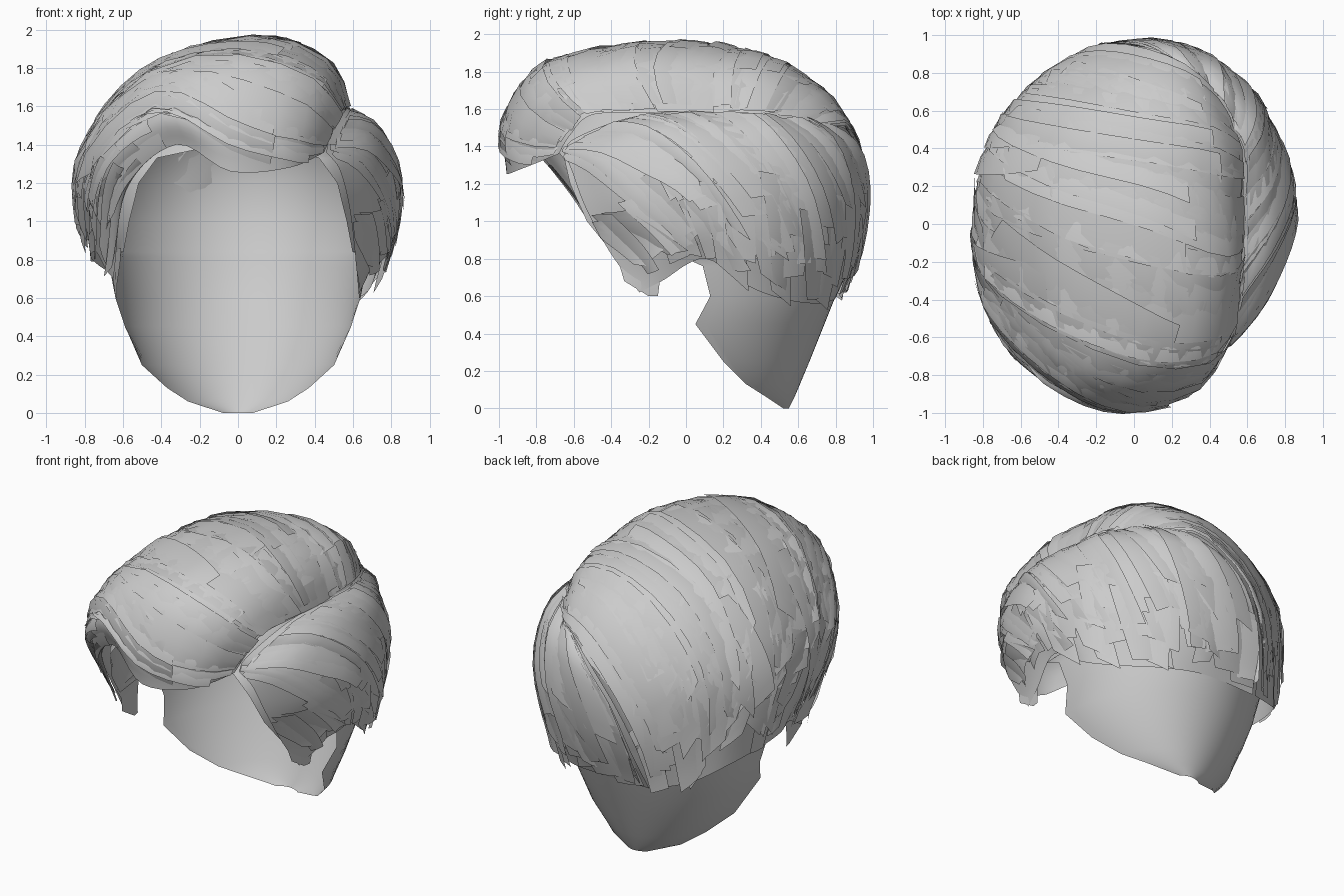
import bpy, math, random
from mathutils import Vector

random.seed(4)
CENTRE = Vector((0, 0.05, 1.05))


def make_object(name, verts, faces):
    mesh = bpy.data.meshes.new(name)
    mesh.from_pydata([tuple(v) for v in verts], [], faces)
    for p in mesh.polygons:
        p.use_smooth = True
    obj = bpy.data.objects.new(name, mesh)
    bpy.context.collection.objects.link(obj)
    return obj


def grid_faces(rows, cols, start=0):
    return [(start + i * cols + j, start + i * cols + j + 1,
             start + (i + 1) * cols + j + 1, start + (i + 1) * cols + j)
            for i in range(rows - 1) for j in range(cols - 1)]


def spline(pts, t):
    """Smooth curve through pts, t in 0..1 (straight continuation outside)."""
    n = len(pts) - 1
    x = t * n
    i = max(0, min(n - 1, int(math.floor(x))))
    f = x - i
    b, c = pts[i], pts[i + 1]
    a = pts[i - 1] if i > 0 else b * 2 - c
    d = pts[i + 2] if i + 2 <= n else c * 2 - b
    if f < 0 or f > 1:
        return b + (c - b) * f
    return 0.5 * (b * 2 + (c - a) * f + (a * 2 - b * 5 + c * 4 - d) * f * f
                  + (b * 3 - a - c * 3 + d) * f ** 3)


def sheet(guides):
    g = [[Vector(p) for p in row] for row in guides]
    return lambda u, v: spline([spline(row, v) for row in g], u)


def normal(S, u, v):
    e = 0.01
    n = (S(u + e, v) - S(u - e, v)).cross(S(u, v + e) - S(u, v - e)).normalized()
    return n if n.dot(S(u, v) - CENTRE) > 0 else -n


def base_sheet(name, S, nu=46, nv=26):
    verts = [S(i / (nu - 1), j / (nv - 1)) for i in range(nu) for j in range(nv)]
    make_object(name, verts, grid_faces(nu, nv))


def cards(name, S, count, width, v0r, v1r, lift, tip, skew=0.02, sweep=0.0):
    """Overlapping flat hair strips that follow a sheet, swept backwards."""
    verts, faces, n = [], [], 10
    for k in range(count):
        u = (k + random.uniform(0.1, 0.9)) / count
        w = width * random.uniform(0.6, 1.2)
        v0, v1 = random.uniform(*v0r), random.uniform(*v1r)
        h = random.uniform(*lift)
        tilt = random.uniform(-0.016, 0.016)
        sk = random.uniform(-skew, skew) + sweep * (1 - u)
        cut = random.uniform(-0.03, 0.03)
        start = len(verts)
        for i in range(n):
            t = i / (n - 1)
            for s in (-1, 0, 1):
                uu = u + s * w / 2 * (1 - 0.2 * t * t) + sk * t
                uu = max(0.0, min(1.0, uu))
                v = v0 + (v1 - v0) * t + cut * s * t
                off = h + tilt * s + tip * t ** 3 + (0.006 if s == 0 else 0)
                verts.append(S(uu, v) + normal(S, uu, v) * off)
        faces += grid_faces(n, 3, start)
    make_object(name, verts, faces)


# Scalp cap: z, half width, back y, middle y, front y, front edge y
cap = [(1.86, .02, .04, 0, -.04, -9), (1.80, .28, .38, 0, -.38, -9),
       (1.62, .54, .72, 0, -.6, -9), (1.42, .68, .88, 0, -.72, -9),
       (1.33, .70, .91, .02, -.82, -.65), (1.20, .73, .94, .05, -.9, -.62),
       (1.00, .73, .92, .1, -.9, -.53), (.84, .69, .88, .1, -.9, -.4),
       (.81, .68, .87, .1, -.9, -.02), (.76, .67, .86, .1, -.7, .09), (.60, .64, .80, .1, -.7, .13),
       (.45, .59, .74, .1, -.6, .05), (.25, .51, .66, .1, -.6, .2),
       (.13, .41, .61, .1, -.6, .32), (.06, .36, .58, .1, -.6, .43), (0, .22, .55, .1, -.6, .52)]
N = 41
verts = []
for z, w, yb, yc, yf, edge in cap:
    r = (yb - yc) if edge > yc else (yc - yf)
    top = math.acos(max(-1, (edge - yc) / r))
    for j in range(N):
        a = top * (2 * j / (N - 1) - 1)
        c = math.cos(a)
        verts.append((w * math.sin(a), yc + c * ((yb - yc) if c > 0 else (yc - yf)), z))
make_object("scalp_cap", verts, grid_faces(len(cap), N))

# Sideburns in front of the ears
for side, name in ((1, "right_sideburn"), (-1, "left_sideburn")):
    rows = [(.61, -.42, .68, -.02, .86), (.615, -.36, .67, -.1, .78),
            (.63, -.33, .65, -.14, .68), (.63, -.2, .64, -.15, .6)]
    pts = []
    for x0, y0, x1, y1, z in rows:
        pts += [(side * (x0 + (x1 - x0) * t), y0 + (y1 - y0) * t, z) for t in (0, .5, 1)]
    make_object(name, pts, grid_faces(4, 3))

# Top hair: swept from the right parting over the crown to the left side
top_guides = [
    [(.45, -.68, 1.36), (.27, -.88, 1.28), (-.04, -.96, 1.26), (-.32, -.85, 1.4), (-.58, -.62, 1.17), (-.65, -.3, .7)],
    [(.49, -.62, 1.46), (.32, -.87, 1.5), (-.05, -.97, 1.5), (-.4, -.86, 1.55), (-.68, -.6, 1.25), (-.69, -.2, .75)],
    [(.53, -.5, 1.57), (.38, -.72, 1.72), (0, -.81, 1.79), (-.43, -.7, 1.71), (-.77, -.42, 1.3), (-.74, -.03, .84)],
    [(.56, -.2, 1.58), (.45, -.38, 1.8), (.1, -.45, 1.91), (-.45, -.35, 1.78), (-.81, -.15, 1.33), (-.77, .1, .82)],
    [(.57, .1, 1.57), (.46, 0, 1.82), (.1, .05, 1.94), (-.45, .1, 1.78), (-.78, .2, 1.33), (-.74, .3, .78)],
    [(.57, .35, 1.57), (.42, .4, 1.79), (.1, .42, 1.87), (-.37, .46, 1.74), (-.68, .5, 1.33), (-.65, .54, .72)],
    [(.5, .55, 1.55), (.34, .67, 1.68), (.05, .74, 1.68), (-.25, .78, 1.5), (-.48, .76, 1.2), (-.51, .68, .64)],
    [(.38, .72, 1.5), (.25, .84, 1.5), (.1, .91, 1.4), (-.1, .94, 1.2), (-.25, .89, .9), (-.3, .79, .58)]]
TOP = sheet(top_guides)
base_sheet("top_hair_base", TOP)
cards("top_hair_long_strands", TOP, 44, .09, (0, .04), (.72, .95), (0, .022), .012, .03, .2)
cards("top_hair_short_strands", TOP, 20, .08, (.1, .35), (.65, .9), (.008, .025), .012, .04, .2)
cards("left_side_tips", TOP, 40, .09, (.6, .78), (.86, 1.0), (.005, .022), .022, .08, .06)

# Right side and back hair: combed down and back from the parting
side_guides = [
    [(.46, -.65, 1.36), (.53, -.61, 1.27), (.58, -.54, 1.08), (.61, -.41, .84), (.63, -.25, .62)],
    [(.48, -.6, 1.44), (.66, -.42, 1.36), (.74, -.28, 1.12), (.72, -.18, .9), (.66, -.13, .68)],
    [(.54, -.32, 1.55), (.70, -.2, 1.47), (.81, -.05, 1.25), (.81, .04, 1.0), (.72, .1, .8)],
    [(.57, 0, 1.59), (.72, .08, 1.49), (.81, .2, 1.25), (.79, .29, .95), (.69, .34, .65)],
    [(.57, .35, 1.57), (.68, .42, 1.45), (.72, .52, 1.2), (.68, .55, .9), (.57, .54, .58)],
    [(.5, .55, 1.56), (.53, .7, 1.42), (.52, .78, 1.15), (.45, .77, .85), (.38, .71, .56)],
    [(.38, .72, 1.52), (.3, .88, 1.4), (.22, .94, 1.15), (.14, .9, .85), (.1, .79, .58)],
    [(.3, .8, 1.5), (.08, .93, 1.35), (-.1, .95, 1.15), (-.22, .9, .85), (-.28, .79, .58)]]
SIDE = sheet(side_guides)
base_sheet("right_side_hair_base", SIDE)
cards("right_side_long_strands", SIDE, 34, .09, (0, .06), (.55, .88), (0, .022), .015, .03, .25)
cards("right_side_tips", SIDE, 34, .09, (.4, .65), (.8, 1.0), (.005, .022), .02, .08, .1)
